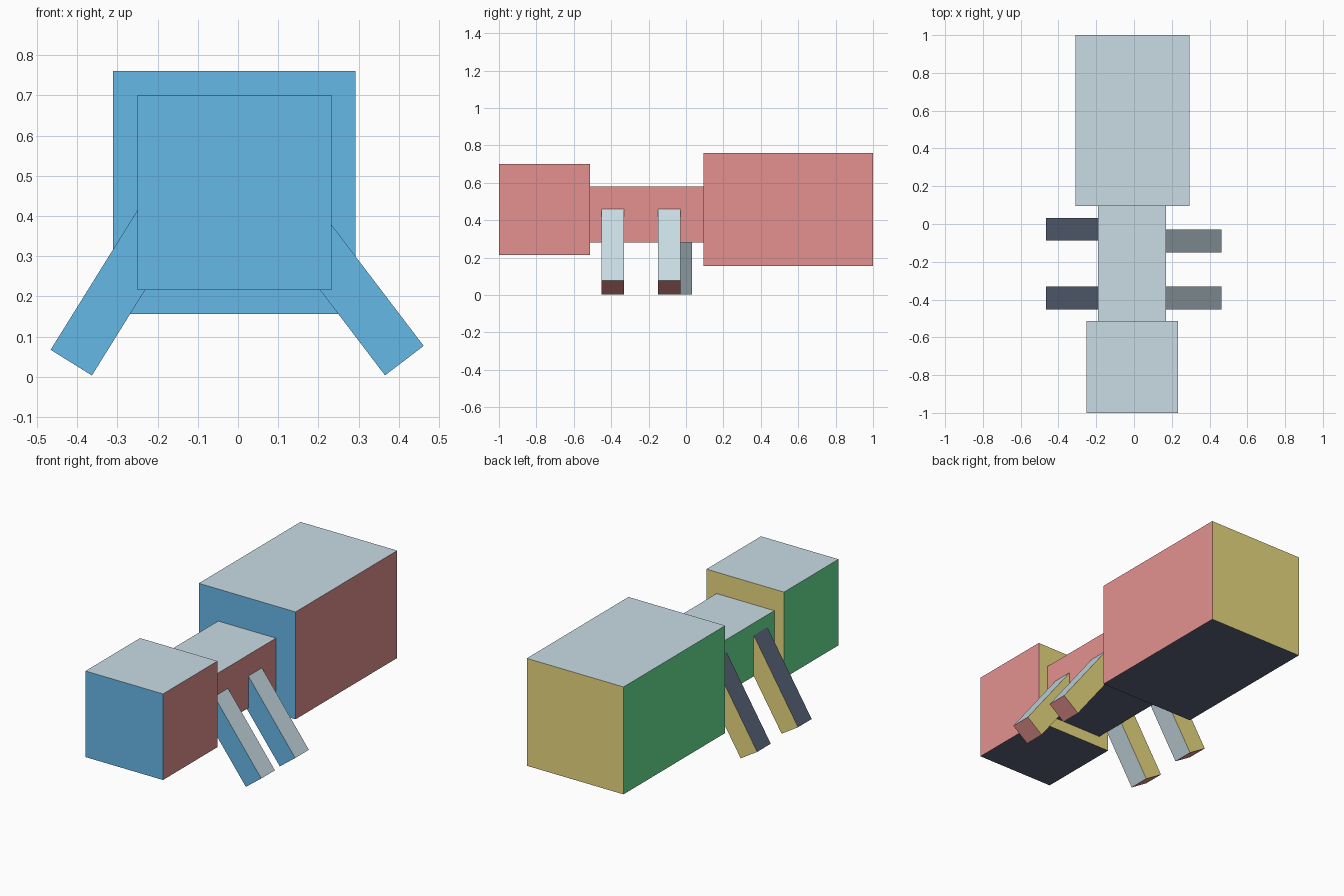
import bpy
import bmesh
from math import radians
from mathutils import Matrix, Vector

default = bpy.data.objects.get("Cube")
if default:
    bpy.data.objects.remove(default)


def linear(c):
    c /= 255
    return c / 12.92 if c <= 0.04045 else ((c + 0.055) / 1.055) ** 2.4


def make_material(name, *rgb):
    colour = [linear(c) for c in rgb] + [1]
    mat = bpy.data.materials.new(name)
    mat.use_nodes = True
    mat.diffuse_color = colour
    mat.node_tree.nodes["Principled BSDF"].inputs["Base Color"].default_value = colour
    return mat


# One colour for each side of a box, paired with the direction it faces
SIDES = [
    (Vector((1, 0, 0)), make_material("coral", 227, 145, 143)),
    (Vector((-1, 0, 0)), make_material("green", 106, 229, 149)),
    (Vector((0, 1, 0)), make_material("straw yellow", 231, 216, 128)),
    (Vector((0, -1, 0)), make_material("sky blue", 102, 184, 231)),
    (Vector((0, 0, 1)), make_material("pale grey", 200, 220, 228)),
    (Vector((0, 0, -1)), make_material("slate", 90, 100, 120)),
]


def box(name, size, centre, tilt=0):
    """Box coloured by the side each face has before it is tilted about y."""
    bm = bmesh.new()
    bmesh.ops.create_cube(bm, size=1)
    bmesh.ops.scale(bm, vec=size, verts=bm.verts)
    bm.normal_update()
    for face in bm.faces:
        face.material_index = max(range(len(SIDES)), key=lambda i: face.normal.dot(SIDES[i][0]))
    mesh = bpy.data.meshes.new(name)
    bm.to_mesh(mesh)
    bm.free()
    for _, mat in SIDES:
        mesh.materials.append(mat)
    obj = bpy.data.objects.new(name, mesh)
    obj.location = centre
    obj.rotation_euler.y = radians(tilt)
    bpy.context.collection.objects.link(obj)
    return obj


# Trunk blocks
box("head", (0.483, 0.485, 0.485), (-0.009, -0.757, 0.458))
box("thorax", (0.36, 0.61, 0.30), (-0.01, -0.21, 0.43))
box("abdomen", (0.603, 0.905, 0.605), (-0.009, 0.547, 0.458))

# Legs: placed by the centre of the foot, running back up into the thorax
LEG_LENGTH = 0.56
LEG_WIDTH = 0.121


def leg(name, foot, tilt):
    along = Matrix.Rotation(radians(tilt), 3, "Y") @ Vector((1, 0, 0))
    box(name, (LEG_LENGTH, LEG_WIDTH, LEG_WIDTH), Vector(foot) - along * LEG_LENGTH / 2, tilt)


for side, x, z, tilt, rear_y in (("left", 0.414, 0.04, 52.7, -0.09),
                                 ("right", -0.415, 0.035, 121.9, -0.028)):
    leg("front_leg_" + side, (x, -0.392, z), tilt)
    leg("rear_leg_" + side, (x, rear_y, z), tilt)
